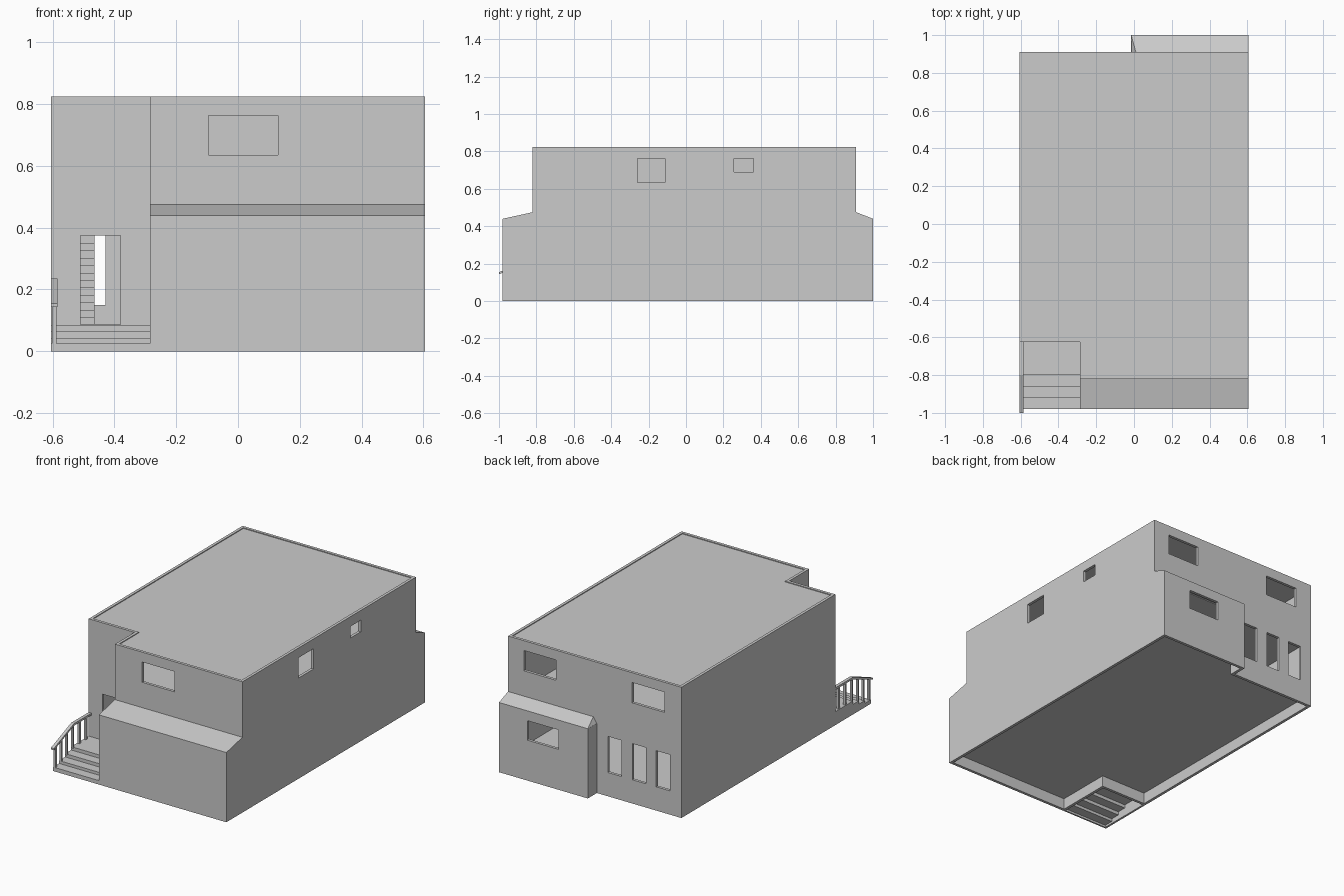
import bpy, bmesh
from mathutils import Vector

if "Cube" in bpy.data.objects:
    bpy.data.objects.remove(bpy.data.objects["Cube"])

T = 0.018  # wall thickness


def finish(name, bm):
    bmesh.ops.recalc_face_normals(bm, faces=bm.faces)
    me = bpy.data.meshes.new(name)
    bm.to_mesh(me)
    bm.free()
    ob = bpy.data.objects.new(name, me)
    bpy.context.collection.objects.link(ob)
    return ob


def add_box(bm, x0, x1, y0, y1, z0, z1):
    r = bmesh.ops.create_cube(bm, size=1)
    for v in r["verts"]:
        v.co = Vector(((x0 + x1) / 2 + v.co.x * (x1 - x0),
                       (y0 + y1) / 2 + v.co.y * (y1 - y0),
                       (z0 + z1) / 2 + v.co.z * (z1 - z0)))


def boxes(name, items):
    bm = bmesh.new()
    for b in items:
        add_box(bm, *b)
    return finish(name, bm)


def prism(name, pts, lo, hi, axis="z"):
    """Extrude a 2D outline: (x, y) along z, or (y, z) along x."""
    bm = bmesh.new()
    f = (lambda p, h: (p[0], p[1], h)) if axis == "z" else (lambda p, h: (h, p[0], p[1]))
    a = [bm.verts.new(f(p, lo)) for p in pts]
    b = [bm.verts.new(f(p, hi)) for p in pts]
    bm.faces.new(a)
    bm.faces.new(b)
    for i in range(len(pts)):
        j = (i + 1) % len(pts)
        bm.faces.new((a[i], a[j], b[j], b[i]))
    return finish(name, bm)


def inset(pts, t):
    """Offset a counter-clockwise right-angled outline inwards."""
    out = []
    for i, p in enumerate(pts):
        p, q, r = Vector(p), Vector(pts[i - 1]), Vector(pts[(i + 1) % len(pts)])
        d1, d2 = (p - q).normalized(), (r - p).normalized()
        out.append((p.x - t * (d1.y + d2.y), p.y + t * (d1.x + d2.x)))
    return out


def wall_ring(name, pts, z0, z1):
    bm = bmesh.new()
    loops = [[bm.verts.new((x, y, z)) for x, y in o]
             for o, z in ((pts, z0), (pts, z1), (inset(pts, T), z1), (inset(pts, T), z0))]
    n = len(pts)
    for k in range(4):
        a, b = loops[k], loops[(k + 1) % 4]
        for i in range(n):
            j = (i + 1) % n
            bm.faces.new((a[i], a[j], b[j], b[i]))
    return finish(name, bm)


def cut(ob, holes):
    c = boxes("opening_cutter", holes)
    c.hide_render = True
    m = ob.modifiers.new("openings", "BOOLEAN")
    m.operation, m.solver, m.object = "DIFFERENCE", "EXACT", c
    bpy.context.view_layer.objects.active = ob
    bpy.ops.object.modifier_apply(modifier=m.name)
    bpy.data.objects.remove(c)


# Storey outlines
lower = [(-.605, -.625), (-.285, -.625), (-.285, -.98), (.605, -.98),
         (.605, 1), (-.015, 1), (-.015, .91), (-.605, .91)]
upper = [(-.605, -.625), (-.285, -.625), (-.285, -.82), (.605, -.82),
         (.605, .91), (-.605, .91)]

# Lower walls with door, bay window and three tall windows
low = wall_ring("lower_walls", lower, 0, .44)
cut(low, [(-.51, -.38, -.66, -.59, .085, .375),
          (.19, .408, .95, 1.05, .255, .378)] +
    [(x, x + .095, .87, .95, .15, .378) for x in (-.186, -.357, -.524)])

# Upper walls with windows
up = wall_ring("upper_walls", upper, .44, .825)
cut(up, [(-.095, .13, -.86, -.78, .635, .763),
         (.57, .64, -.26, -.112, .635, .763),
         (.57, .64, .257, .36, .69, .763),
         (.27, .495, .87, .95, .635, .763),
         (-.487, -.26, .87, .95, .635, .763)])

# Floors and flat roof behind the low parapet
prism("ground_floor", inset(lower, T * .9), .07, .085)
prism("upper_floor", inset(upper, T * .9), .435, .45)
prism("flat_roof", inset(upper, T * .9), .80, .82)

# Sloped roofs over the front and back extensions
prism("front_lean_roof", [(-.98, .438), (-.98, .44), (-.82, .475), (-.81, .475), (-.81, .438)],
      -.285, .605, "x")
back = prism("back_lean_roof", [(1, .438), (1, .44), (.91, .475), (.905, .475), (.905, .438)],
             -.015, .605, "x")
for v in back.data.vertices:  # hipped end
    if v.co.x < 0 and v.co.z > .46:
        v.co.x = .01

# Entrance steps and landing, open underneath, closed at the side
levels = [(-.98, -.92, .025), (-.92, -.86, .043), (-.86, -.80, .064), (-.80, -.62, .085)]
steps, prev = [], 0
for y0, y1, z in levels:
    steps.append((-.605, -.285, y0, y1, z - .012, z))
    steps.append((-.605, -.285, y0, y0 + .01, max(prev - .012, 0), z))
    steps.append((-.605, -.592, y0, y1, 0, z))
    prev = z
boxes("entrance_steps", steps)
boxes("door_sill", [(-.51, -.383, -.637, -.61, .083, .088)])

# Handrail and balusters
prism("handrail", [(-1, .155), (-.8, .235), (-.625, .235), (-.625, .222), (-.8, .222), (-1, .143)],
      -.605, -.585, "x")
posts = []
for y in (-.972, -.915, -.86, -.80, -.735, -.67):
    base = [z for y0, y1, z in levels if y0 <= y][-1] - .005
    top = min(.228, .228 - (-.8 - y) * .4)
    posts.append((-.602, -.588, y - .007, y + .007, base, top))
boxes("balusters", posts)

# Indoor staircase seen through the door
boxes("indoor_stairs", [(-.587, -.465, -.5 + i * .035, -.465 + i * .035,
                         .075 + i * .024, .11 + i * .024) for i in range(14)])
